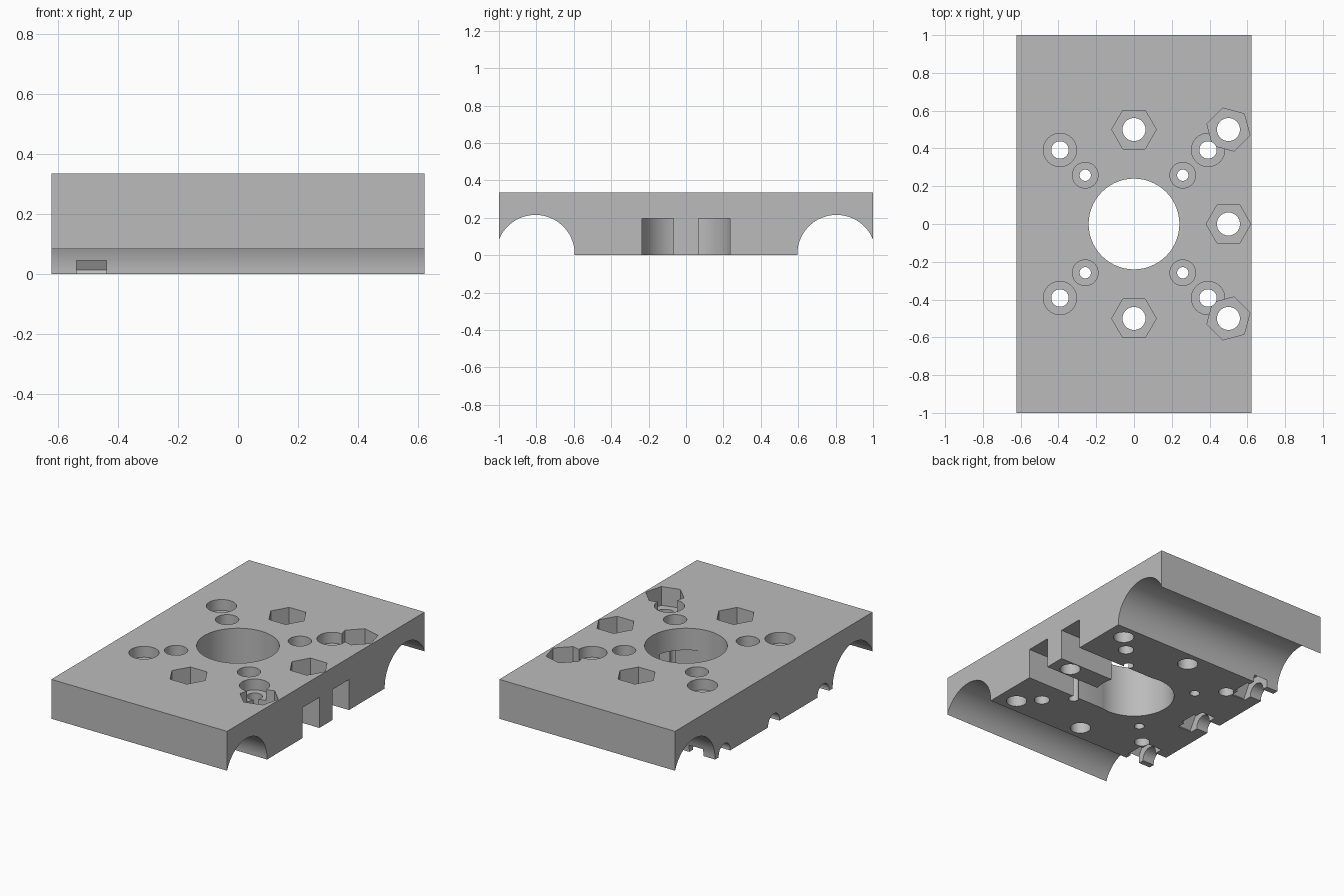
import bpy, bmesh, math
from mathutils import Matrix, Vector

cube = bpy.data.objects.get("Cube")
if cube:
    bpy.data.objects.remove(cube, do_unlink=True)

W, L, H = 0.6225, 1.0, 0.335      # half width, half length, height

grey = bpy.data.materials.new("plain grey")
grey.use_nodes = True
colour = (0.5, 0.5, 0.5, 1)
grey.diffuse_color = colour
grey.node_tree.nodes["Principled BSDF"].inputs["Base Color"].default_value = colour


def make_object(name, bm):
    bmesh.ops.recalc_face_normals(bm, faces=bm.faces)
    mesh = bpy.data.meshes.new(name)
    bm.to_mesh(mesh)
    bm.free()
    mesh.materials.append(grey)
    obj = bpy.data.objects.new(name, mesh)
    bpy.context.collection.objects.link(obj)
    return obj


# Plate: side profile with a round channel near each end, extruded across
def channel(side, r=0.21, cy=0.805, cz=0.005, steps=40):
    start = math.acos((L - cy) / r)
    end = math.pi + math.asin(cz / r)
    arc = [start + (end - start) * i / steps for i in range(steps + 1)]
    return [(side * (cy + r * math.cos(a)), max(0, cz + r * math.sin(a))) for a in arc]


profile = [(-L, H), (L, H)] + channel(1) + channel(-1)[::-1]
bm = bmesh.new()
face = bm.faces.new([bm.verts.new((-W, y, z)) for y, z in profile])
side = bmesh.ops.extrude_face_region(bm, geom=[face])
bmesh.ops.translate(bm, vec=(2 * W, 0, 0),
                    verts=[g for g in side["geom"] if isinstance(g, bmesh.types.BMVert)])
plate = make_object("mounting_plate", bm)


# Cutting helpers
def cut(bm):
    cutter = make_object("cutter", bm)
    cutter.hide_render = True
    mod = plate.modifiers.new("cut", "BOOLEAN")
    mod.operation = "DIFFERENCE"
    mod.solver = "EXACT"
    mod.object = cutter
    bpy.context.view_layer.objects.active = plate
    bpy.ops.object.modifier_apply(modifier=mod.name)
    bpy.data.objects.remove(cutter, do_unlink=True)


def prism(a, b, r, sides=48, turn=0):
    """Cut a prism of the given radius from point a to point b."""
    a, b = Vector(a), Vector(b)
    axis = b - a
    rot = axis.to_track_quat("Z", "Y").to_matrix().to_4x4()
    if abs(axis.x) < 1e-6:
        rot = Matrix.Identity(4)
    bm = bmesh.new()
    bmesh.ops.create_cone(bm, cap_ends=True, segments=sides, radius1=r, radius2=r,
                          depth=axis.length,
                          matrix=Matrix.Translation((a + b) / 2) @ rot
                          @ Matrix.Rotation(math.radians(turn), 4, "Z"))
    cut(bm)


def bolt(x, y, hole, head, depth, sides=48, turn=0):
    prism((x, y, H - depth), (x, y, H + 0.1), head, sides, turn)
    prism((x, y, -0.1), (x, y, H + 0.1), hole)


# Central bore and the two slots leading into it from the side
prism((0, 0, -0.1), (0, 0, H + 0.1), 0.24, 96)
for s in (-1, 1):
    bm = bmesh.new()
    bmesh.ops.create_cube(bm, size=1, matrix=Matrix.Translation((0.4, s * 0.15, 0.0475))
                          @ Matrix.Diagonal((0.7, 0.168, 0.295, 1)))
    cut(bm)

# Counterbored screw holes on the diagonals
for sx in (-1, 1):
    for sy in (-1, 1):
        bolt(sx * 0.258, sy * 0.258, 0.03, 0.068, 0.07)
        bolt(sx * 0.392, sy * 0.392, 0.046, 0.088, 0.07)

# Hexagonal nut pockets in the top
for x, y, turn in ((0, 0.5, 30), (0, -0.5, 30), (0.5, 0, 30), (0.5, 0.5, 15), (0.5, -0.5, -15)):
    bolt(x, y, 0.061, 0.118, 0.12, 6, turn)

# Sideways bolt grooves with nut slots along the underside
for y in (-0.5, 0, 0.5):
    prism((-0.7, y, 0.008), (-0.42, y, 0.008), 0.058)
    bm = bmesh.new()
    ring = [(0.118 * math.cos(math.radians(a)), 0.012 + 0.118 * math.sin(math.radians(a)))
            for a in range(0, 360, 60)]
    face = bm.faces.new([bm.verts.new((-0.54, y + u, v)) for u, v in ring])
    nut = bmesh.ops.extrude_face_region(bm, geom=[face])
    bmesh.ops.translate(bm, vec=(0.1, 0, 0),
                        verts=[g for g in nut["geom"] if isinstance(g, bmesh.types.BMVert)])
    cut(bm)

# Smooth the round walls, keep edges sharp
bpy.ops.object.select_all(action="DESELECT")
plate.select_set(True)
bpy.context.view_layer.objects.active = plate
bpy.ops.object.shade_smooth_by_angle(angle=math.radians(25))
